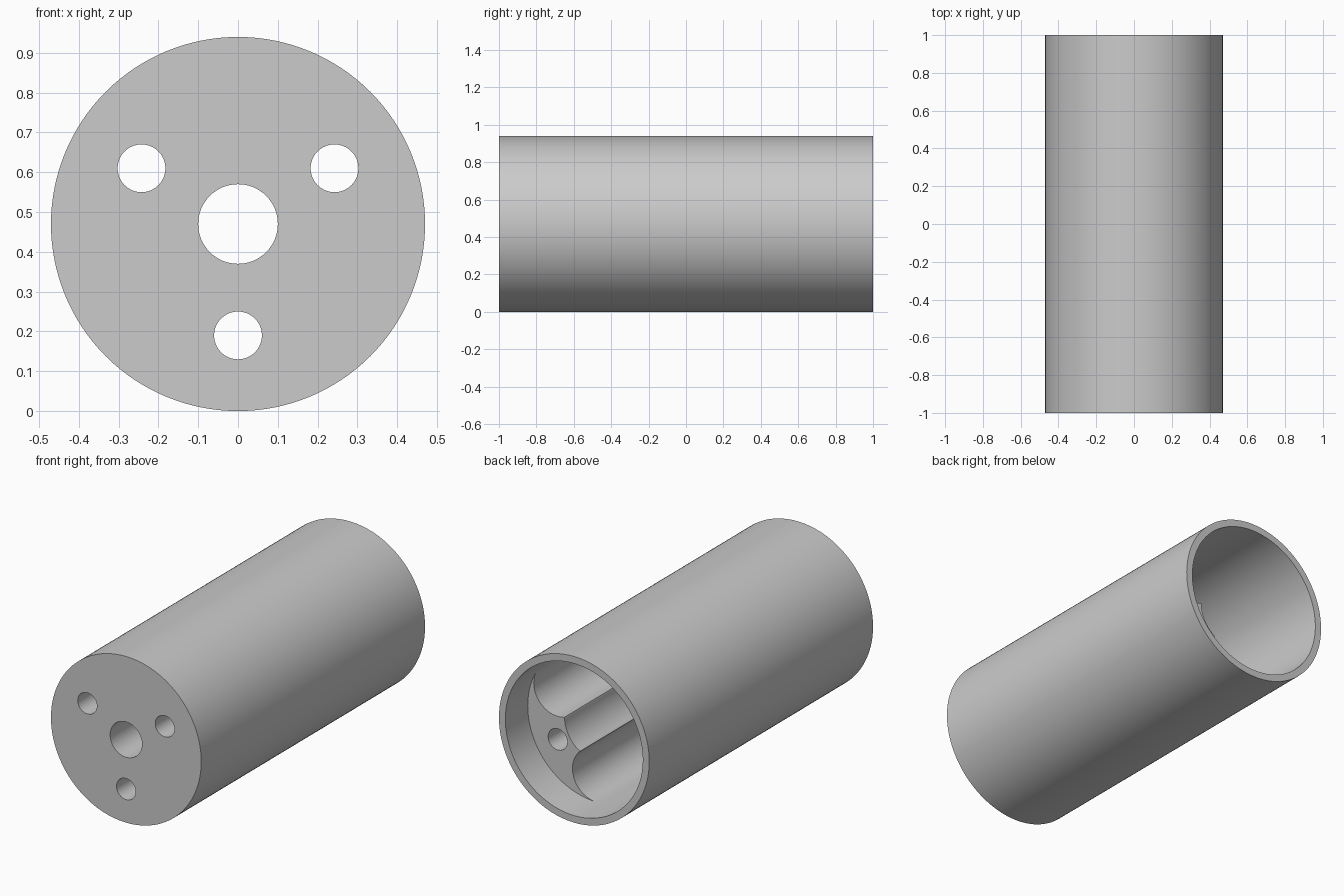
import bpy, bmesh
from math import sin, cos, pi, radians

cube = bpy.data.objects.get("Cube")
if cube:
    bpy.data.objects.remove(cube)

AXIS_Z = 0.47      # height of the tube axis
FLOOR_Y = -0.76    # inner face of the thick front plate
PILLAR_Y = 0.8     # back end of the inner pillar

grey = bpy.data.materials.new("plain grey")
grey.use_nodes = True
grey.diffuse_color = (0.6, 0.6, 0.6, 1)
grey.node_tree.nodes["Principled BSDF"].inputs["Base Color"].default_value = (0.6, 0.6, 0.6, 1)


def arc(cx, cz, r, start, end, n):
    """Points along an arc, angles in degrees."""
    angles = [radians(start + (end - start) * i / n) for i in range(n + 1)]
    return [(cx + r * cos(a), cz + r * sin(a)) for a in angles]


def prism(name, profile, y0, y1):
    """Extrude an x-z outline from y0 to y1."""
    bm = bmesh.new()
    face = bm.faces.new([bm.verts.new((x, y0, z + AXIS_Z)) for x, z in profile])
    new = bmesh.ops.extrude_face_region(bm, geom=[face])["geom"]
    verts = [v for v in new if isinstance(v, bmesh.types.BMVert)]
    bmesh.ops.translate(bm, verts=verts, vec=(0, y1 - y0, 0))
    bmesh.ops.recalc_face_normals(bm, faces=bm.faces)
    mesh = bpy.data.meshes.new(name)
    bm.to_mesh(mesh)
    bm.free()
    mesh.materials.append(grey)
    obj = bpy.data.objects.new(name, mesh)
    bpy.context.collection.objects.link(obj)
    return obj


def rod(name, x, z, r, y0, y1, sides=64):
    return prism(name, arc(x, z, r, 0, 360, sides)[:-1], y0, y1)


def select(obj):
    bpy.ops.object.select_all(action="DESELECT")
    obj.select_set(True)
    bpy.context.view_layer.objects.active = obj


def cut(obj, cutter):
    select(obj)
    mod = obj.modifiers.new("cut", "BOOLEAN")
    mod.operation, mod.solver, mod.object = "DIFFERENCE", "EXACT", cutter
    bpy.ops.object.modifier_apply(modifier=mod.name)
    bpy.data.objects.remove(cutter)


def polar(r, degrees):
    return r * cos(radians(degrees)), r * sin(radians(degrees))


# Tube with a closed front plate, open at the back
tube = rod("tube_body", 0, 0, 0.47, -1, 1, 128)
cut(tube, rod("bore_cutter", 0, 0, 0.43, FLOOR_Y, 1.1, 128))

# Centre hole and three smaller holes through the front plate
cut(tube, rod("centre_hole_cutter", 0, 0, 0.1, -1.1, FLOOR_Y + 0.1))
for angle in (30, 150, 270):
    cut(tube, rod("small_hole_cutter", *polar(0.28, angle), 0.06, -1.1, FLOOR_Y + 0.1))

# Inner pillar: outer wall arc, two scooped sides and a scooped nose
tilt = -30
upper, lower = polar(0.28, tilt + 60), polar(0.28, tilt - 60)
outline = arc(0, 0, 0.433, tilt - 58, tilt + 58, 48)
outline += arc(*upper, 0.15, tilt + 58, tilt - 76, 32)
outline += arc(0, 0, 0.2, tilt + 28, tilt - 28, 16)
outline += arc(*lower, 0.15, tilt + 76, tilt - 58, 32)
pillar = prism("inner_pillar", outline, FLOOR_Y - 0.005, PILLAR_Y)

# Screw hole in the end of the pillar
cut(pillar, rod("screw_hole_cutter", *polar(0.28, tilt), 0.06, PILLAR_Y - 0.4, PILLAR_Y + 0.1))

for obj in (tube, pillar):
    select(obj)
    bpy.ops.object.shade_smooth_by_angle(angle=radians(30))
